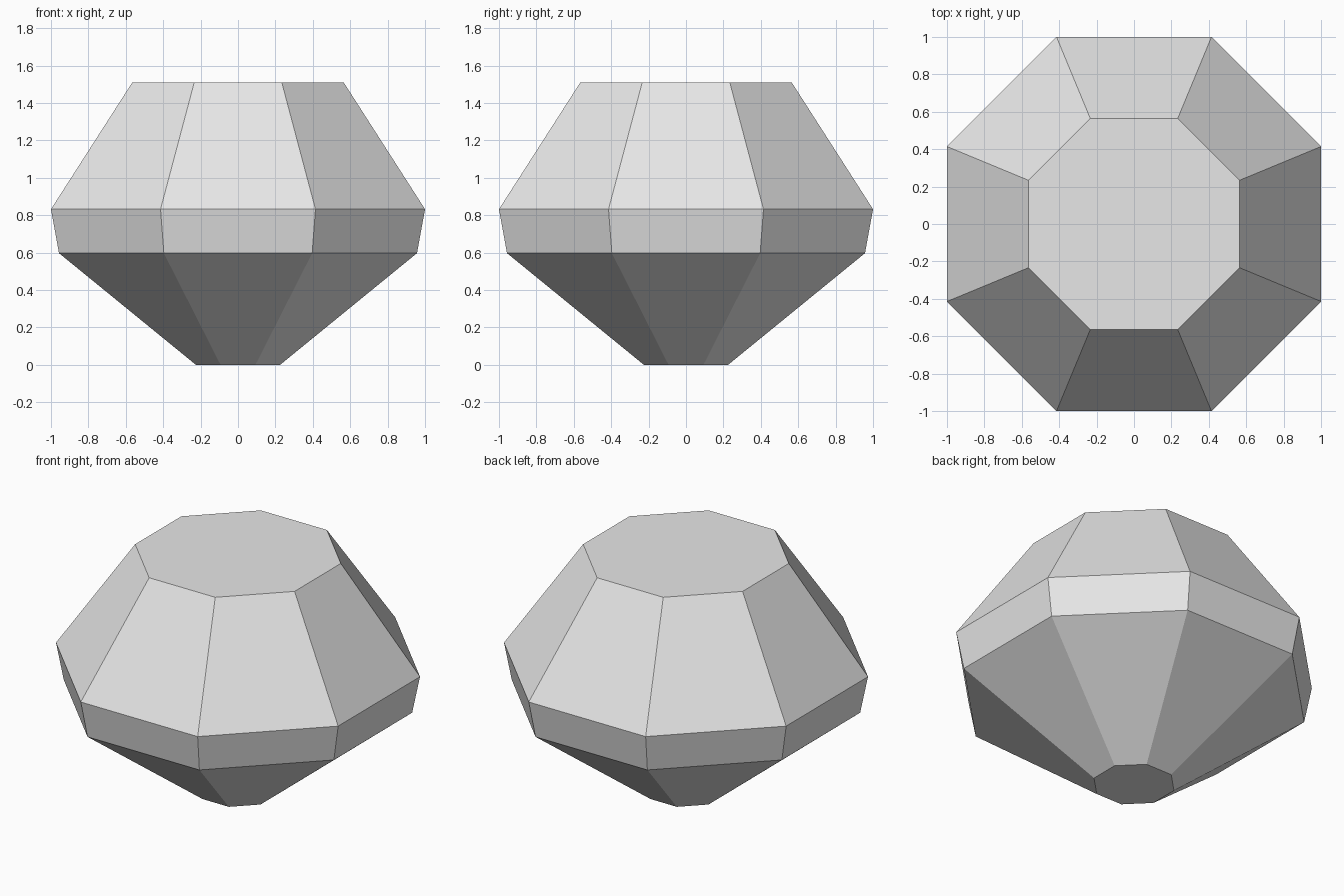
import bpy
import bmesh
from math import pi, cos, sin

cube = bpy.data.objects.get("Cube")
if cube:
    bpy.data.objects.remove(cube, do_unlink=True)

SIDES = 8
# (flat-to-centre distance, height) from the bottom tip to the table
PROFILE = [(0.225, 0.0), (0.957, 0.597), (1.0, 0.832), (0.565, 1.51)]

stone = bpy.data.materials.new("pale grey")
stone.use_nodes = True
colour = (0.8, 0.8, 0.8, 1.0)
stone.diffuse_color = colour
stone.node_tree.nodes["Principled BSDF"].inputs["Base Color"].default_value = colour


def ring(bm, apothem, z):
    """Octagon of vertices with its flats facing the axes."""
    radius = apothem / cos(pi / SIDES)
    angles = [(i + 0.5) * 2 * pi / SIDES for i in range(SIDES)]
    return [bm.verts.new((radius * cos(a), radius * sin(a), z)) for a in angles]


# Cut gem: lower cone, girdle band, crown and flat table
bm = bmesh.new()
rings = [ring(bm, a, z) for a, z in PROFILE]
for low, high in zip(rings, rings[1:]):
    for i in range(SIDES):
        j = (i + 1) % SIDES
        bm.faces.new((low[i], low[j], high[j], high[i]))
bm.faces.new(rings[-1])
bm.faces.new(reversed(rings[0]))
bmesh.ops.recalc_face_normals(bm, faces=bm.faces)

mesh = bpy.data.meshes.new("gemstone")
bm.to_mesh(mesh)
bm.free()
mesh.materials.append(stone)
gem = bpy.data.objects.new("gemstone", mesh)
bpy.context.collection.objects.link(gem)
